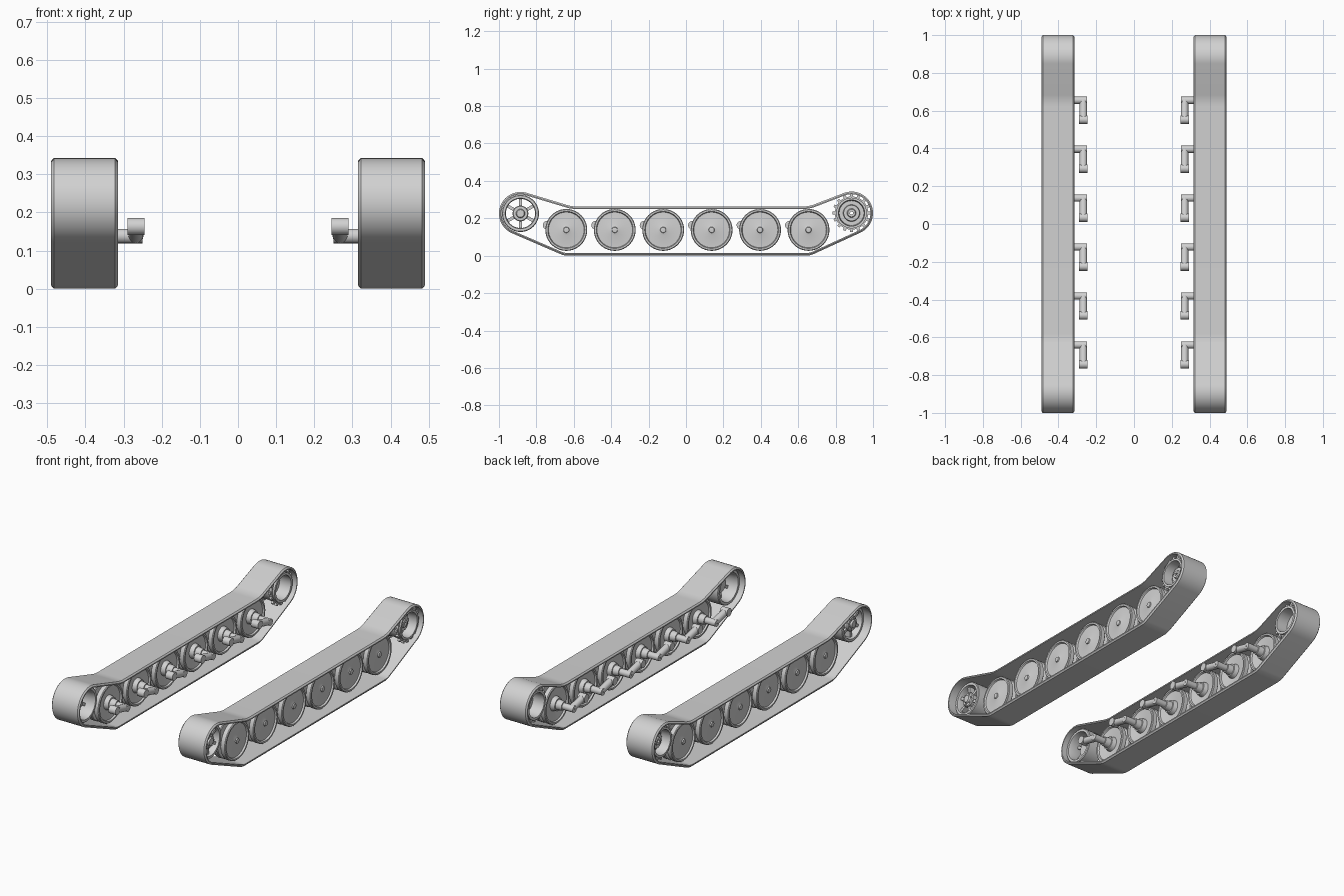
import bpy, bmesh, math
from math import sin, cos, pi, radians
from mathutils import Vector, Matrix

cube = bpy.data.objects.get("Cube")
if cube:
    bpy.data.objects.remove(cube)

grey = bpy.data.materials.new("plain grey")
grey.use_nodes = True
COLOUR = (0.64, 0.64, 0.64, 1)
grey.diffuse_color = COLOUR
grey.node_tree.nodes["Principled BSDF"].inputs["Base Color"].default_value = COLOUR


def finish(name, bm):
    """Turn a bmesh for the left (+x) side into a mirrored pair of objects."""
    bmesh.ops.recalc_face_normals(bm, faces=bm.faces)
    for side, prefix in ((1, "left_"), (-1, "right_")):
        copy = bm.copy()
        if side < 0:
            copy.transform(Matrix.Scale(-1, 4, (1, 0, 0)))
            bmesh.ops.reverse_faces(copy, faces=copy.faces)
        mesh = bpy.data.meshes.new(prefix + name)
        copy.to_mesh(mesh)
        copy.free()
        mesh.materials.append(grey)
        obj = bpy.data.objects.new(prefix + name, mesh)
        bpy.context.collection.objects.link(obj)
        bpy.ops.object.select_all(action='DESELECT')
        obj.select_set(True)
        bpy.context.view_layer.objects.active = obj
        bpy.ops.object.shade_smooth_by_angle(angle=radians(30))
    bm.free()


def skin(bm, loops, closed):
    """Bridge equally long closed vertex loops with quads."""
    rings = [[bm.verts.new(p) for p in loop] for loop in loops]
    pairs = list(zip(rings, rings[1:])) + ([(rings[-1], rings[0])] if closed else [])
    for a, b in pairs:
        for i in range(len(a)):
            j = (i + 1) % len(a)
            bm.faces.new((a[i], a[j], b[j], b[i]))
    if not closed:
        bm.faces.new(rings[0])
        bm.faces.new(rings[-1][::-1])


def lathe(bm, profile, y, z, closed=False, n=40):
    """Revolve (x, radius) points about an x-parallel axis."""
    skin(bm, [[(x, y + r * cos(2 * pi * i / n), z + r * sin(2 * pi * i / n))
               for i in range(n)] for x, r in profile], closed)


def rod(bm, start, end, r1, r2, n=16):
    a, b = Vector(start), Vector(end)
    turn = (b - a).to_track_quat('Z', 'Y').to_matrix().to_4x4()
    bmesh.ops.create_cone(bm, cap_ends=True, segments=n, radius1=r1, radius2=r2,
                          depth=(b - a).length,
                          matrix=Matrix.Translation((a + b) / 2) @ turn)


def box(bm, x, y, z, size, angle):
    m = (Matrix.Translation((x, y, z)) @ Matrix.Rotation(angle, 4, 'X')
         @ Matrix.Diagonal((*size, 1)))
    bmesh.ops.create_cube(bm, size=1, matrix=m)


def around(n, y, z, r, phase=0):
    for i in range(n):
        a = 2 * pi * i / n + phase
        yield a, y + r * cos(a), z + r * sin(a)


FRONT, BACK = (-0.885, 0.226), (0.885, 0.228)
MID = 0.4025  # centre line of one track


# Track band: side outline, swept through a chamfered cross-section
def arc(centre, r, a0, a1, n=20):
    return [Vector((centre[0] + r * cos(radians(a0 + (a1 - a0) * i / n)),
                    centre[1] + r * sin(radians(a0 + (a1 - a0) * i / n))))
            for i in range(n + 1)]


path = arc(FRONT, 0.115, 75, 247)
path += arc((-0.63, 0.105), 0.105, 247, 270, 5)
path += arc((0.64, 0.105), 0.105, 270, 295, 5)
path += arc(BACK, 0.115, -65, 108)
path += arc((0.62, 0.463), 0.2, 288, 270, 5)
path += arc((-0.58, 0.463), 0.2, 270, 255, 5)


def offset_path(d):
    out = []
    for i, p in enumerate(path):
        a = (p - path[i - 1]).normalized()
        b = (path[(i + 1) % len(path)] - p).normalized()
        t = (a + b).normalized()
        out.append(p + Vector((-t.y, t.x)) * d)
    return out


bm = bmesh.new()
section = [(0.315, 0.014), (0.315, 0.008), (0.322, 0), (0.483, 0),
           (0.49, 0.008), (0.49, 0.014)]
skin(bm, [[(x, p.x, p.y) for p in offset_path(d)] for x, d in section], True)
finish("track_band", bm)

# Road wheels: two dished discs joined by a hub, with a domed cap
disc = [(0.01, 0.05), (0.01, 0.108), (0.014, 0.112), (0.038, 0.112), (0.042, 0.108),
        (0.042, 0.099), (0.033, 0.095)]
inner_dish = [(MID - x, r) for x, r in reversed(disc)]
outer_dish = [(MID + x, r) for x, r in disc]
cap = [(MID + 0.035, 0.03), (MID + 0.039, 0.016), (MID + 0.045, 0.014), (MID + 0.046, 0.005)]
for k in range(6):
    y, z = -0.64 + 0.259 * k, 0.138
    bm = bmesh.new()
    lathe(bm, [(MID - 0.05, 0.02), (MID - 0.05, 0.036), (MID - 0.025, 0.042)]
          + inner_dish + outer_dish + cap, y, z)
    finish(f"road_wheel_{k + 1}", bm)

    # Swing arm: axle, collar, trailing tube and pivot bush
    bm = bmesh.new()
    px, py, pz = 0.268, y - 0.103, z + 0.025
    rod(bm, (0.25, y, z), (0.37, y, z), 0.019, 0.019, 20)
    rod(bm, (0.318, y, z), (0.36, y, z), 0.025, 0.03, 20)
    rod(bm, (px, y, z), (px, py, pz), 0.02, 0.02)
    rod(bm, (0.245, py, pz), (0.29, py, pz), 0.0225, 0.0225, 20)
    finish(f"swing_arm_{k + 1}", bm)

# Front idler: open drum with spokes and a bolted hub
bm = bmesh.new()
y, z = FRONT
lathe(bm, [(0.345, 0.082), (0.345, 0.095), (0.349, 0.099), (0.441, 0.099),
           (0.445, 0.095), (0.445, 0.082), (0.43, 0.078), (0.36, 0.078)], y, z, True)
for a, sy, sz in around(6, y, z, 0.06, pi / 6):
    box(bm, 0.415, sy, sz, (0.03, 0.05, 0.017), a)
lathe(bm, [(0.395, 0.02), (0.395, 0.042), (0.435, 0.042), (0.44, 0.038),
           (0.44, 0.024), (0.45, 0.02), (0.45, 0.008)], y, z)
for a, by, bz in around(6, y, z, 0.031):
    rod(bm, (0.435, by, bz), (0.445, by, bz), 0.005, 0.005, 6)
finish("front_idler", bm)

# Rear sprocket: drum with a solid recessed web, two toothed rings and a bolted hub
bm = bmesh.new()
y, z = BACK
lathe(bm, [(0.33, 0.068), (0.33, 0.082), (0.472, 0.082), (0.472, 0.07),
           (0.415, 0.066), (0.415, 0.045), (0.435, 0.042), (0.435, 0.024),
           (0.445, 0.02), (0.445, 0.008), (0.4, 0.008), (0.4, 0.066)], y, z, True)
for x in (0.35, 0.455):
    lathe(bm, [(x - 0.008, 0.075), (x - 0.008, 0.089), (x + 0.008, 0.089),
               (x + 0.008, 0.075)], y, z, True)
    for a, ty, tz in around(16, y, z, 0.092):
        box(bm, x, ty, tz, (0.014, 0.018, 0.015), a)
for a, by, bz in around(12, y, z, 0.055):
    rod(bm, (0.41, by, bz), (0.423, by, bz), 0.006, 0.006, 8)
finish("rear_sprocket", bm)
